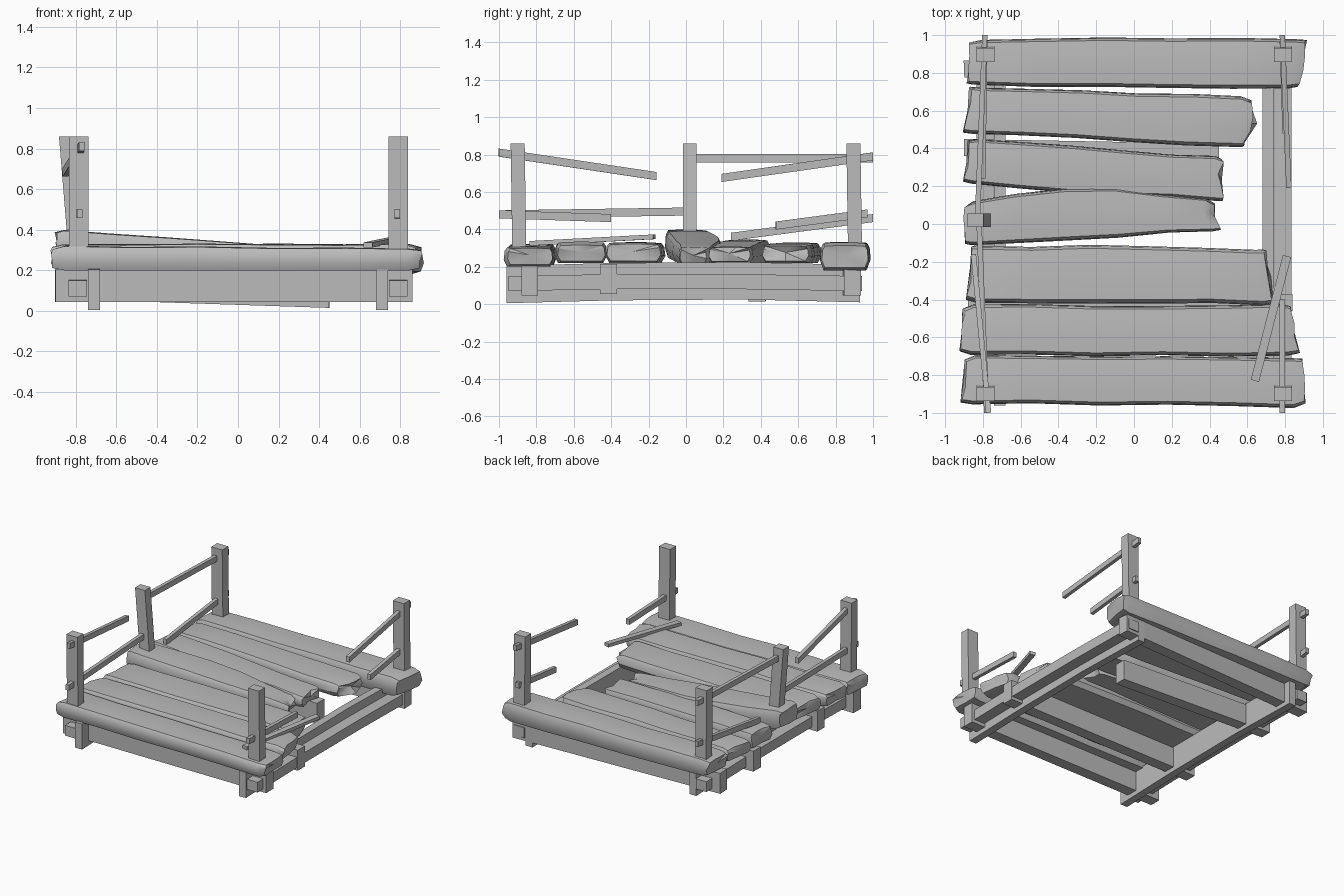
import bpy, bmesh, random
from mathutils import Vector

random.seed(4)
cube = bpy.data.objects.get("Cube")
if cube:
    bpy.data.objects.remove(cube)

wood = bpy.data.materials.new("grey_wood")
wood.use_nodes = True
GREY = (0.5, 0.5, 0.5, 1)
wood.diffuse_color = GREY
wood.node_tree.nodes["Principled BSDF"].inputs["Base Color"].default_value = GREY


def lerp(a, b, t):
    return a + (b - a) * t


def finish(name, bm):
    bmesh.ops.recalc_face_normals(bm, faces=bm.faces)
    mesh = bpy.data.meshes.new(name)
    bm.to_mesh(mesh)
    bm.free()
    mesh.materials.append(wood)
    obj = bpy.data.objects.new(name, mesh)
    bpy.context.collection.objects.link(obj)
    return obj


def loft(name, rings, fan=False):
    """Skin a row of equal rings and close both ends."""
    bm = bmesh.new()
    rows = [[bm.verts.new(p) for p in ring] for ring in rings]
    n = len(rows[0])
    for a, b in zip(rows, rows[1:]):
        for i in range(n):
            j = (i + 1) % n
            bm.faces.new((a[i], a[j], b[j], b[i]))
    for row in (rows[0], rows[-1]):
        if fan:
            mid = bm.verts.new(sum((v.co for v in row), Vector()) / n)
            for i in range(n):
                bm.faces.new((row[i], row[(i + 1) % n], mid))
        else:
            bm.faces.new(row)
    return finish(name, bm)


def bar(name, points, across, height):
    """Square timber swept through points; ends stay upright."""
    rings = []
    d = Vector(points[-1]) - Vector(points[0])
    if abs(d.z) > max(abs(d.x), abs(d.y)):
        side, up = Vector((1, 0, 0)), Vector((0, 1, 0))
    else:
        side, up = Vector((d.y, -d.x, 0)).normalized(), Vector((0, 0, 1))
    for p in points:
        rings.append([Vector(p) + side * s * across / 2 + up * t * height / 2
                      for s, t in ((-1, -1), (1, -1), (1, 1), (-1, 1))])
    return loft(name, rings)


# Worn plank cross-section: (across, height) fractions
SECTION = [(0, .35), (.02, .8), (.07, .97), (.35, 1), (.65, 1), (.94, .96),
           (.98, .8), (1, .35), (.93, 0), (.5, 0), (.07, 0)]


def plank(name, left, right, z_left, z_right, notch=0.0, bow=0.0, rough=0.008):
    """left/right: (x at front edge, x at back edge, y front, y back)."""
    rings = []
    stations = [0, .03, .2, .4, .6, .8, .97, 1]
    for t in stations:
        end = t in (0, 1)
        ring = []
        y0, y1 = lerp(left[2], right[2], t), lerp(left[3], right[3], t)
        y1 += bow * 4 * t * (1 - t)
        y0 += random.uniform(-rough, rough)
        y1 += random.uniform(-rough, rough)
        lift = random.uniform(-rough, rough) / 2
        z0 = lerp(z_left[0], z_right[0], t)
        z1 = lerp(z_left[1], z_right[1], t) + lift
        for u, w in SECTION:
            if end:
                u, w = .5 + (u - .5) * .93, .5 + (w - .5) * .8
            x = lerp(lerp(left[0], left[1], u), lerp(right[0], right[1], u), t)
            x -= notch * (1 - abs(2 * u - 1)) * max(0, t - .8) * 5
            if end:
                x += random.uniform(-rough, rough) * 1.5
            ring.append((x, lerp(y0, y1, u), lerp(z0, z1, w)))
        rings.append(ring)
    obj = loft(name, rings, fan=True)
    bpy.ops.object.select_all(action="DESELECT")
    obj.select_set(True)
    bpy.context.view_layer.objects.active = obj
    bpy.ops.object.shade_smooth_by_angle(angle=0.6)


# Deck planks, front to back
plank("plank_front", (-.91, -.89, -.95, -.70), (.90, .89, -.97, -.71),
      (.20, .32), (.20, .31))
plank("plank_second", (-.92, -.90, -.69, -.43), (.87, .82, -.70, -.43),
      (.22, .33), (.22, .33))
plank("plank_third", (-.88, -.85, -.41, -.11), (.74, .69, -.43, -.13),
      (.22, .33), (.22, .33))
plank("plank_loose", (-.90, -.89, -.12, .11), (.46, .42, -.03, .12),
      (.25, .40), (.21, .30), notch=.04, bow=.07)
plank("plank_broken", (-.90, -.87, .21, .45), (.47, .47, .12, .35),
      (.22, .35), (.22, .31), notch=.02)
plank("plank_split", (-.90, -.86, .48, .73), (.57, .61, .40, .67),
      (.22, .33), (.22, .32), notch=-.06)
plank("plank_back", (-.88, -.86, .73, .98), (.87, .91, .71, .98),
      (.20, .33), (.18, .33))

# Bowed edge joists and outer stringers, both sides
for s, side in ((1, "left"), (-1, "right")):
    bar(f"joist_{side}", [(s * .71, -.96, .105), (s * .71, -.4, .12),
                          (s * .71, .3, .125), (s * .71, .93, .11)], .06, .20)
    bar(f"stringer_{side}", [(s * .79, -.95, .11), (s * .79, -.4, .12),
                             (s * .79, .3, .12), (s * .79, .94, .11)], .09, .08)

# Cross beams, one snapped and sagging
bar("cross_beam_front", [(-.90, -.835, .125), (.86, -.835, .125)], .09, .16)
bar("cross_beam_second", [(-.88, -.415, .135), (.84, -.415, .135)], .09, .16)
bar("cross_beam_snapped", [(-.90, .405, .14), (.45, .38, .095)], .09, .16)
bar("cross_beam_back", [(-.90, .82, .125), (.85, .89, .125)], .09, .16)

# Railing posts
for x, side in ((.79, "left"), (-.785, "right")):
    for y, end in ((-.90, "front"), (.895, "back")):
        bar(f"post_{end}_{side}", [(x, y + .01, .2), (x, y, .86)], .095, .075)
bar("post_middle_right", [(-.79, .02, .25), (-.84, .02, .86)], .085, .07)

# Rails: whole, snapped and fallen
rails = {
    "rail_top_front_right": ((-.77, -1, .81), (-.85, -.16, .685)),
    "rail_top_back_right": ((-.83, .0, .78), (-.79, 1, .78)),
    "rail_low_front_right": ((-.78, -1, .48), (-.82, .0, .495)),
    "rail_low_back_right": ((-.80, .24, .36), (-.79, 1, .46)),
    "rail_top_back_left": ((.82, .19, .675), (.785, 1, .79)),
    "rail_low_back_left": ((.80, .48, .42), (.785, .97, .485)),
    "rail_low_front_left": ((.785, -1, .48), (.785, -.40, .46)),
    "rail_fallen_left": ((.64, -.83, .325), (.81, -.17, .36)),
}
for name, ends in rails.items():
    fallen = "fallen" in name
    bar(name, ends, .045 if fallen else .028, .025 if fallen else .043)
